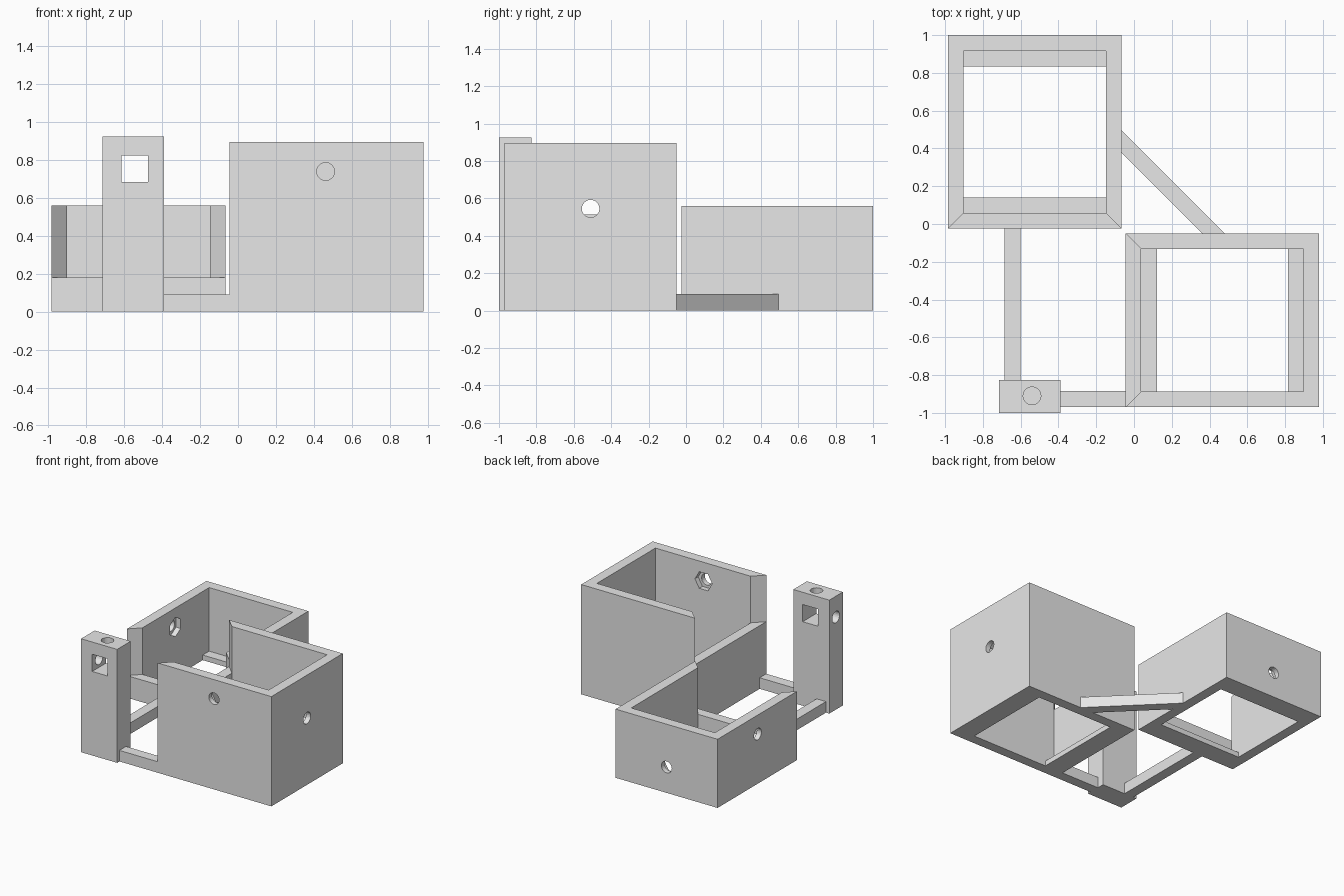
import bpy
import bmesh
import math

if "Cube" in bpy.data.objects:
    bpy.data.objects.remove(bpy.data.objects["Cube"], do_unlink=True)

GREY = (0.8, 0.8, 0.8, 1)
grey = bpy.data.materials.new("light grey")
grey.use_nodes = True
grey.diffuse_color = GREY
grey.node_tree.nodes["Principled BSDF"].inputs["Base Color"].default_value = GREY

WALL = 0.083      # wall thickness
BAR = 0.09        # height of the connecting bars
NOTCH = 0.38      # depth of the opening in the low wall
HOLE = 0.047      # bolt hole radius
NUT = 0.078       # nut pocket radius


def prism(name, points, lo, hi, axis="z"):
    """Extrude a 2D outline along an axis."""
    place = {"x": lambda a, b, h: (h, a, b),
             "y": lambda a, b, h: (a, h, b),
             "z": lambda a, b, h: (a, b, h)}[axis]
    bm = bmesh.new()
    bottom = [bm.verts.new(place(a, b, lo)) for a, b in points]
    top = [bm.verts.new(place(a, b, hi)) for a, b in points]
    bm.faces.new(bottom)
    bm.faces.new(top)
    for i in range(len(points)):
        j = (i + 1) % len(points)
        bm.faces.new((bottom[i], bottom[j], top[j], top[i]))
    bmesh.ops.recalc_face_normals(bm, faces=bm.faces)
    mesh = bpy.data.meshes.new(name)
    bm.to_mesh(mesh)
    bm.free()
    mesh.materials.append(grey)
    obj = bpy.data.objects.new(name, mesh)
    bpy.context.collection.objects.link(obj)
    return obj


def rect(x0, x1, y0, y1):
    return [(x0, y0), (x1, y0), (x1, y1), (x0, y1)]


def ring(a, b, radius, sides, start=0.0):
    return [(a + radius * math.cos(start + math.tau * i / sides),
             b + radius * math.sin(start + math.tau * i / sides)) for i in range(sides)]


def cut(target, cutter):
    """Subtract the cutter, then discard it."""
    cutter.hide_render = True
    mod = target.modifiers.new("cut", "BOOLEAN")
    mod.operation = "DIFFERENCE"
    mod.solver = "EXACT"
    mod.object = cutter
    bpy.context.view_layer.objects.active = target
    bpy.ops.object.modifier_apply(modifier=mod.name)
    bpy.data.objects.remove(cutter, do_unlink=True)


def bolt_hole(target, axis, along, z, outer, inner):
    """Round hole through a wall with a hexagonal nut pocket on its inner face."""
    d = 0.02 if inner > outer else -0.02
    middle = (outer + inner) / 2
    cut(target, prism("hole_cutter", ring(along, z, HOLE, 24), outer - d, inner + d, axis))
    turn = math.pi / 2 if axis == "x" else 0
    cut(target, prism("nut_cutter", ring(along, z, NUT, 6, turn), middle, inner + d, axis))


def tray(name, u0, v0, height, swap):
    """Open box: its low mitred wall faces -v, with ledges along both v ends."""
    u1, v1 = u0 + 0.92, v0 + 1.025
    a0, a1, b0, b1 = u0 + WALL, u1 - WALL, v0 + WALL, v1 - WALL

    def flat(points):
        return [(v, u) for u, v in points] if swap else points

    walls = prism(name + "_walls", flat([(u0, v0), (a0, b0), (a0, b1), (a1, b1),
                                         (a1, b0), (u1, v0), (u1, v1), (u0, v1)]), 0, height)
    prism(name + "_low_wall", flat([(u0, v0), (u1, v0), (a1, b0), (a0, b0)]), 0, height - NOTCH)
    for end, v in (("near", b0), ("far", b1 - WALL)):
        prism(f"{name}_{end}_ledge", flat(rect(a0, a1, v, v + WALL)), 0, WALL / 2)
    end_axis, side_axis = ("x", "y") if swap else ("y", "x")
    bolt_hole(walls, end_axis, (u0 + u1) / 2, height - 0.35, v1, b1)
    bolt_hole(walls, side_axis, (v0 + v1) / 2 - 0.005, height - 0.155, u0, a0)


# Two open boxes, one a mirrored and taller copy of the other
tray("small_box", -0.985, -0.025, 0.56, False)
tray("tall_box", -0.97, -0.045, 0.895, True)

# Post with a square window, met by a bolt hole from the top and one from the side
post = prism("post", rect(-0.715, -0.39, -1.0, -0.825), 0, 0.925)
cut(post, prism("window_cutter", rect(-0.615, -0.475, 0.685, 0.825), -1.05, -0.78, "y"))
cut(post, prism("top_cutter", ring(-0.54, -0.91, HOLE, 24), 0.76, 0.96))
cut(post, prism("side_cutter", ring(-0.91, 0.755, HOLE, 24), -0.75, -0.55, "x"))

# Connecting bars
prism("side_bar", rect(-0.685, -0.60, -0.825, -0.025), 0, BAR)
prism("front_bar", rect(-0.39, -0.045, -0.97, -0.885), 0, BAR)
prism("diagonal_bar", [(-0.065, 0.375), (0.36, -0.05), (0.48, -0.05), (-0.065, 0.495)], 0, BAR)
